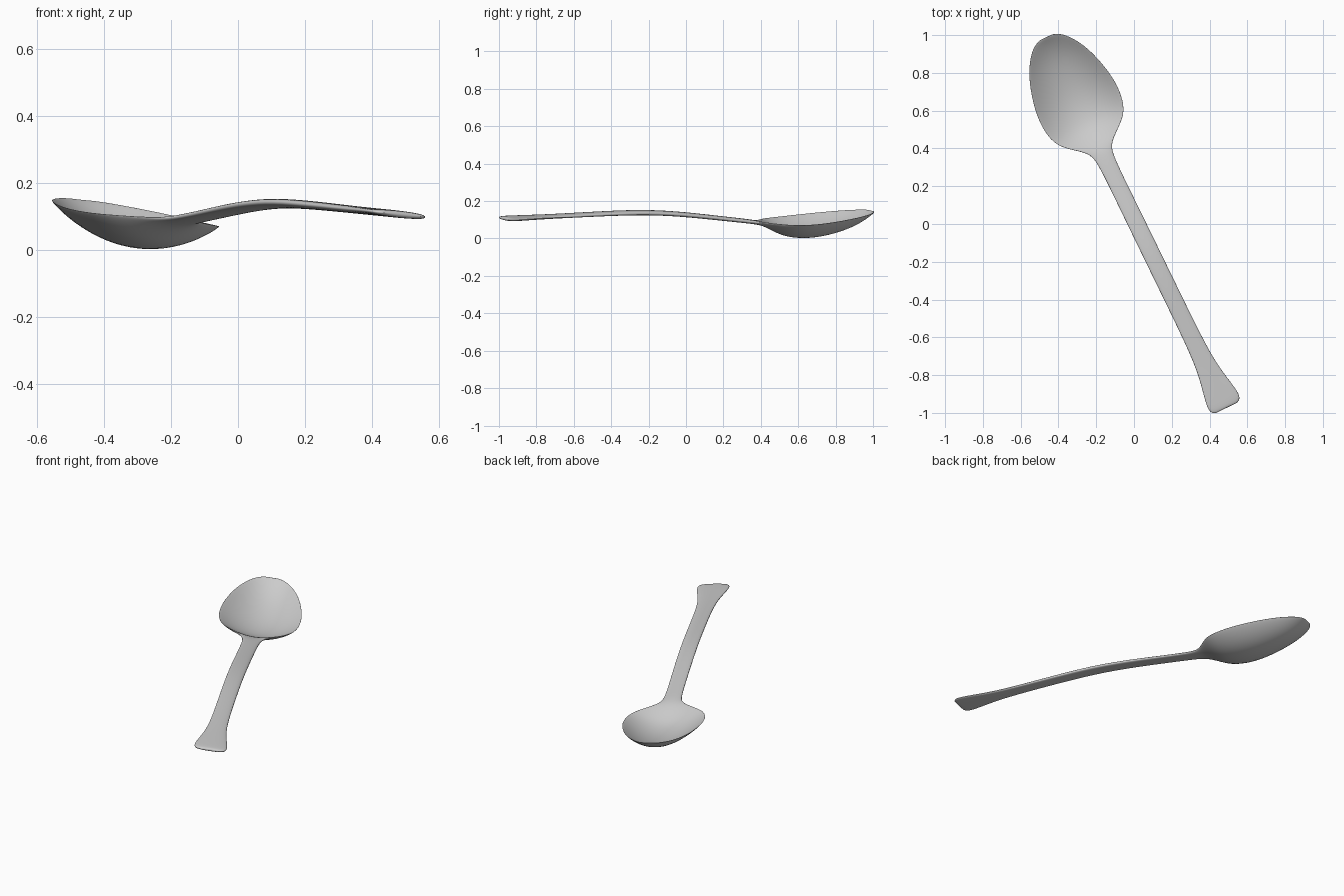
import bpy, bmesh
from math import sin, cos, pi, copysign

# Stations along the spoon: distance, half width, rim height, dish depth, thickness
stations = [
    (-1.093, .035, .150, .000, .008),
    (-1.078, .078, .149, .012, .011),
    (-1.035, .122, .144, .040, .013),
    (-0.950, .176, .134, .075, .013),
    (-0.810, .219, .117, .098, .013),
    (-0.690, .234, .103, .098, .013),
    (-0.590, .219, .094, .080, .013),
    (-0.530, .183, .091, .052, .014),
    (-0.475, .110, .090, .022, .017),
    (-0.430, .060, .090, .006, .021),
    (-0.370, .047, .093, .000, .023),
    (-0.200, .046, .109, .000, .024),
    (0.000, .047, .129, .000, .026),
    (0.200, .047, .141, .000, .027),
    (0.400, .047, .139, .000, .026),
    (0.770, .047, .121, .000, .022),
    (0.910, .065, .115, .000, .022),
    (1.045, .096, .109, .000, .022),
    (1.080, .085, .107, .000, .021),
    (1.090, .062, .107, .000, .012),
]
AXIS = (.438, -.899)      # direction from bowl to handle end
ROLL = -.094              # sideways tilt of the whole spoon
OFFSET = .014
SIDES = 20

# Loft a rounded, dished cross-section through the stations
bm = bmesh.new()
rings = []
for s, half, z, depth, thick in stations:
    ring = []
    for i in range(SIDES):
        a = 2 * pi * i / SIDES
        w = cos(a)
        h = copysign(abs(sin(a)) ** .7, sin(a)) * thick / 2
        t = OFFSET + half * w
        ring.append(bm.verts.new((
            s * AXIS[0] - t * AXIS[1],
            s * AXIS[1] + t * AXIS[0],
            z + h - depth * (1 - w * w) + ROLL * t)))
    rings.append(ring)
for r0, r1 in zip(rings, rings[1:]):
    for i in range(SIDES):
        j = (i + 1) % SIDES
        bm.faces.new((r0[i], r0[j], r1[j], r1[i]))

# Close both ends with strips of quads
for ring in (rings[0], rings[-1]):
    n = SIDES // 2
    bm.faces.new((ring[0], ring[1], ring[-1]))
    bm.faces.new((ring[n], ring[n + 1], ring[n - 1]))
    for i in range(1, n - 1):
        bm.faces.new((ring[i], ring[i + 1], ring[-i - 1], ring[-i]))
bmesh.ops.recalc_face_normals(bm, faces=bm.faces)

mesh = bpy.data.meshes.new("spoon")
bm.to_mesh(mesh)
bm.free()
mesh.shade_smooth()
spoon = bpy.data.objects.new("spoon", mesh)
bpy.context.collection.objects.link(spoon)
sub = spoon.modifiers.new("smooth", 'SUBSURF')
sub.levels = sub.render_levels = 2
